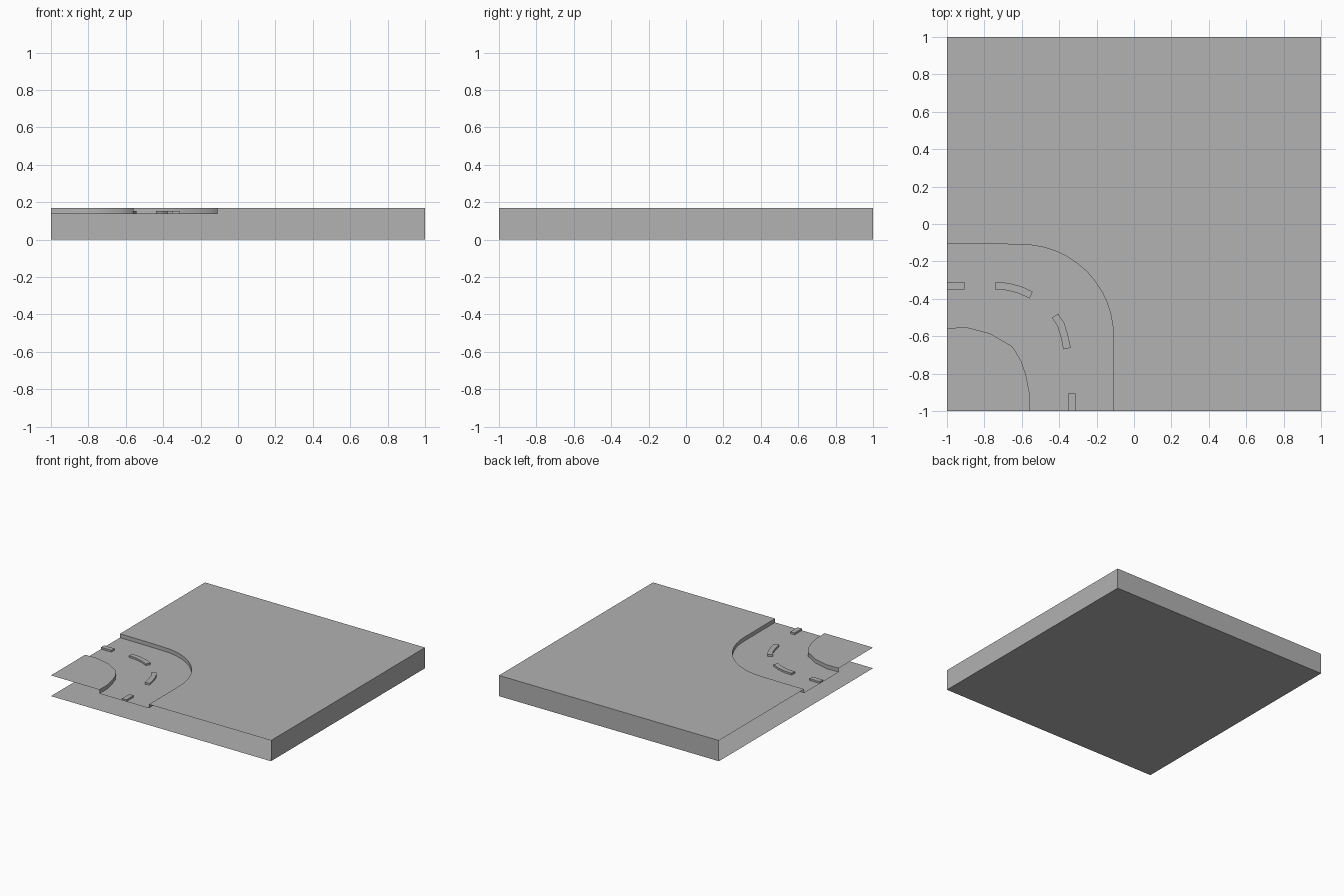
import bpy
import bmesh
import math
from mathutils import Vector

cube = bpy.data.objects.get("Cube")
if cube:
    bpy.data.objects.remove(cube)

TOP, ROAD, DASH = 0.17, 0.138, 0.153

grey = bpy.data.materials.new("plain_grey")
grey.use_nodes = True
colour = (0.445, 0.445, 0.445, 1)
grey.diffuse_color = colour
grey.node_tree.nodes["Principled BSDF"].inputs["Base Color"].default_value = colour


def finish(name, bm, smooth=False):
    mesh = bpy.data.meshes.new(name)
    bm.to_mesh(mesh)
    bm.free()
    mesh.materials.append(grey)
    for p in mesh.polygons:
        p.use_smooth = smooth
    ob = bpy.data.objects.new(name, mesh)
    bpy.context.collection.objects.link(ob)
    return ob


def sheet(name, outline, z, flip=False):
    """Flat counter-clockwise outline at height z."""
    bm = bmesh.new()
    face = bm.faces.new([bm.verts.new((x, y, z)) for x, y in outline])
    if flip:
        face.normal_flip()
    bmesh.ops.triangulate(bm, faces=[face])
    return finish(name, bm)


def wall(name, path, z0, z1, smooth=False):
    """Upright ribbon facing the right-hand side of its path."""
    bm = bmesh.new()
    low = [bm.verts.new((x, y, z0)) for x, y in path]
    high = [bm.verts.new((x, y, z1)) for x, y in path]
    for i in range(len(path) - 1):
        bm.faces.new((low[i], low[i + 1], high[i + 1], high[i]))
    return finish(name, bm, smooth)


def dash(name, path, width=0.04):
    """Raised strip following a centre line on the road."""
    pts = [Vector(p) for p in path]
    left, right = [], []
    for i, p in enumerate(pts):
        d = (pts[min(i + 1, len(pts) - 1)] - pts[max(i - 1, 0)]).normalized()
        side = Vector((-d.y, d.x)) * width / 2
        left.append(p + side)
        right.append(p - side)
    loop = right + left[::-1]
    bm = bmesh.new()
    base = bm.faces.new([bm.verts.new((p.x, p.y, ROAD)) for p in loop])
    ext = bmesh.ops.extrude_face_region(bm, geom=[base])["geom"]
    verts = [v for v in ext if isinstance(v, bmesh.types.BMVert)]
    bmesh.ops.translate(bm, verts=verts, vec=(0, 0, DASH - ROAD))
    bmesh.ops.recalc_face_normals(bm, faces=bm.faces)
    return finish(name, bm)


# Road edges, from the left side round to the front
outer = [(-1, -0.105), (-0.77, -0.106)]
for i in range(13):
    a = math.radians(90 - 7.5 * i)
    outer.append((-0.6 + 0.49 * math.cos(a), -0.6 + 0.49 * math.sin(a)))
outer.append((-0.11, -1))
inner = [(-1, -0.556), (-0.89, -0.553), (-0.77, -0.585), (-0.65, -0.655),
         (-0.604, -0.73), (-0.578, -0.805), (-0.56, -0.895), (-0.56, -1)]

# Base and the two closed sides; the front and left sides stay open
sheet("base", [(-1, -1), (1, -1), (1, 1), (-1, 1)], 0, flip=True)
wall("right_and_back_wall", [(1, -1), (1, 1), (-1, 1)], 0, TOP)

# Ground sheets, sunken road and kerbs
sheet("ground", outer + [(1, -1), (1, 1), (-1, 1)], TOP)
sheet("corner_ground", [(-1, -1)] + inner[::-1], TOP)
sheet("road", inner + outer[::-1], ROAD)
wall("outer_kerb", outer, ROAD, TOP, smooth=True)
wall("inner_kerb", inner[::-1], ROAD, TOP, smooth=True)

# Centre line markings
dash("left_dash", [(-1, -0.33), (-0.906, -0.33)])
dash("upper_curve_dash", [(-0.743, -0.33), (-0.675, -0.335), (-0.61, -0.352), (-0.55, -0.38)])
dash("lower_curve_dash", [(-0.422, -0.49), (-0.39, -0.54), (-0.372, -0.6), (-0.358, -0.666)])
dash("front_dash", [(-0.334, -1), (-0.334, -0.905)])
